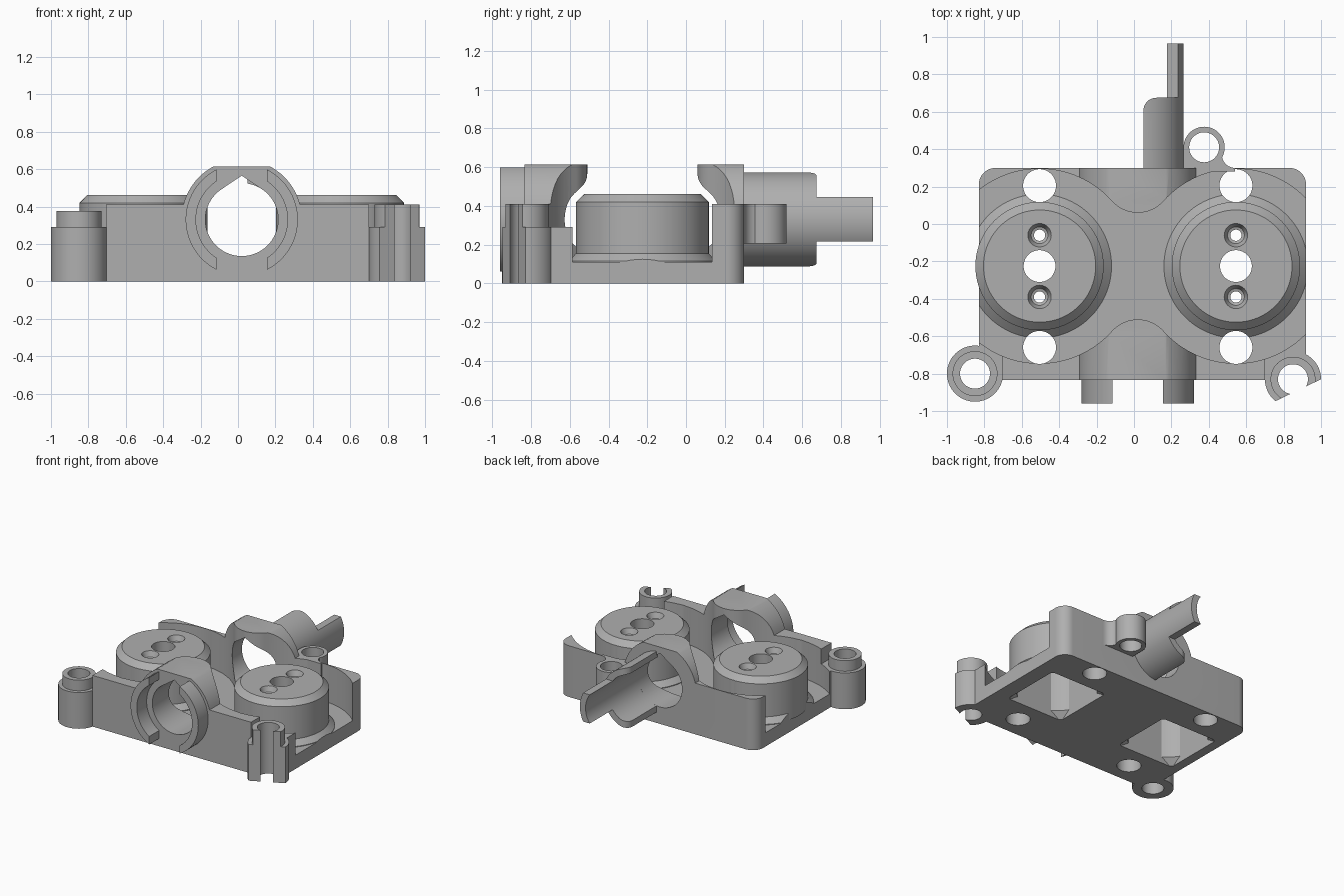
import bpy
import bmesh
from math import radians, cos, sin, atan2, acos, degrees
from mathutils import Vector

cube = bpy.data.objects.get("Cube")
if cube:
    bpy.data.objects.remove(cube, do_unlink=True)

grey = bpy.data.materials.new("plain grey")
grey.use_nodes = True
colour = (0.43, 0.43, 0.43, 1)
grey.diffuse_color = colour
grey.node_tree.nodes["Principled BSDF"].inputs["Base Color"].default_value = colour

CX, CZ = 0.02, 0.33          # axis of the central barrel
DRUMS = {"left": 0.545, "right": -0.505}
DY = -0.225                  # drum row
FRONT, BACK = -0.835, 0.30


# ---------- helpers ----------
def arc(cx, cy, r, a0, a1, n=48):
    return [(cx + r * cos(radians(a0 + (a1 - a0) * i / n)),
             cy + r * sin(radians(a0 + (a1 - a0) * i / n))) for i in range(n + 1)]


def circle(cx, cy, r, n=80):
    return arc(cx, cy, r, 0, 360, n)[:-1]


def rect(x0, x1, y0, y1):
    return [(x0, y0), (x1, y0), (x1, y1), (x0, y1)]


def finish(name, bm):
    bmesh.ops.recalc_face_normals(bm, faces=bm.faces)
    mesh = bpy.data.meshes.new(name)
    bm.to_mesh(mesh)
    bm.free()
    mesh.materials.append(grey)
    ob = bpy.data.objects.new(name, mesh)
    bpy.context.collection.objects.link(ob)
    return ob


def prism(name, pts, lo, hi, axis="Z"):
    """Extrude a profile: (x, y) along Z, or (x, z) along Y."""
    bm = bmesh.new()

    def place(a, b, h):
        return bm.verts.new((a, b, h) if axis == "Z" else (a, h, b))
    low = [place(a, b, lo) for a, b in pts]
    high = [place(a, b, hi) for a, b in pts]
    bm.faces.new(low)
    bm.faces.new(high)
    for i in range(len(pts)):
        j = (i + 1) % len(pts)
        bm.faces.new((low[i], low[j], high[j], high[i]))
    return finish(name, bm)


def lathe(name, cx, cy, profile, n=80):
    """Closed solid of revolution from (radius, height) pairs."""
    bm = bmesh.new()
    rings = [[bm.verts.new((x, y, z)) for x, y in circle(cx, cy, r, n)] for r, z in profile]
    bm.faces.new(rings[0])
    bm.faces.new(rings[-1])
    for a, b in zip(rings, rings[1:]):
        for i in range(n):
            j = (i + 1) % n
            bm.faces.new((a[i], a[j], b[j], b[i]))
    return finish(name, bm)


def boolean(ob, tool, op="DIFFERENCE"):
    mod = ob.modifiers.new("cut", "BOOLEAN")
    mod.operation = op
    mod.solver = "EXACT"
    mod.object = tool
    bpy.context.view_layer.objects.active = ob
    bpy.ops.object.modifier_apply(modifier=mod.name)
    bpy.data.objects.remove(tool, do_unlink=True)


def bore_profile():
    """Round bore with a pointed roof."""
    r, peak = 0.195, 0.235
    a = degrees(acos(r / peak))
    return arc(CX, CZ, r, 90 + a, 450 - a) + [(CX, CZ + peak)]


# ---------- body: block plus barrel housing ----------
outline = ([(-0.83, FRONT), (0.92, FRONT)] + arc(0.83, 0.21, 0.09, 0, 90, 12)
           + arc(-0.74, 0.21, 0.09, 90, 180, 12))
body = prism("body", outline, 0, 0.41)

# lower shoulders beside the two front posts
for x0, x1 in ((-1.2, -0.705), (0.70, 1.2)):
    boolean(body, prism("shoulder_cut", rect(x0, x1, -1, -0.4), 0.29, 0.6))

barrel = prism("barrel", circle(CX, CZ, 0.322), FRONT, BACK, "Y")
boolean(barrel, prism("flat_top_cut", rect(-1, 1, -1, 1), 0.615, 0.9))
boolean(body, barrel, "UNION")

# twin pocket with rounded tongues between the two circles
R, half, reach = 0.52, 0.525, 0.285
rho = (half ** 2 + reach ** 2 - R ** 2) / (2 * (R - reach))
a = degrees(atan2(reach + rho, half))
pocket = (arc(CX + half, DY, R, a - 180, 180 - a, 90)
          + arc(CX, DY + reach + rho, rho, -a, a - 180, 30)[1:-1]
          + arc(CX - half, DY, R, a, 360 - a, 90)
          + arc(CX, DY - reach - rho, rho, 180 - a, a, 30)[1:-1])
boolean(body, prism("pocket_cut", pocket, 0.11, 0.9))
boolean(body, prism("bore_cut", bore_profile(), -1, 0.5, "Y"))


# ---------- drums with hollow undersides ----------
def cut_cavity(ob, cx):
    cavity = lathe("cavity", cx, DY, [(0.34, -0.05), (0.34, 0), (0.295, 0.05), (0.295, 0.37)])
    boolean(cavity, prism("flats", rect(cx - 0.25, cx + 0.25, DY - 0.25, DY + 0.25), -0.1, 0.5),
            "INTERSECT")
    boolean(ob, cavity)


def cut_bolt_holes(ob, cx):
    for y in (0.205, -0.66):
        boolean(ob, prism("bolt_cut", circle(cx, y, 0.088), -0.1, 0.9))


for side, cx in DRUMS.items():
    drum = lathe("drum_" + side, cx, DY, [(0.343, 0.10), (0.343, 0.42), (0.30, 0.462)])
    collar = lathe("collar_" + side, cx, DY, [(0.385, 0.10), (0.385, 0.115), (0.343, 0.155)])
    boolean(collar, prism("trim", outline, 0, 0.5), "INTERSECT")
    for part in (body, drum, collar):
        cut_cavity(part, cx)
        cut_bolt_holes(part, cx)
    boolean(drum, prism("centre_cut", circle(cx, DY, 0.085), 0, 0.9))
    for dy in (-0.165, 0.165):
        boolean(drum, lathe("screw_cut", cx, DY + dy,
                            [(0.03, 0.2), (0.03, 0.415), (0.045, 0.42), (0.066, 0.47)], 40))


# ---------- posts ----------
def bore_post(post, x, y, r=0.08):
    for ob in (post, body):
        boolean(ob, prism("post_bore", circle(x, y, r), -0.1, 0.9))


post = lathe("front_right_post", -0.85, -0.8,
             [(0.15, 0), (0.15, 0.29), (0.12, 0.29), (0.12, 0.375)])
bore_post(post, -0.85, -0.8)

half_post = lathe("front_left_half_post", 0.85, -0.83,
                  [(0.15, 0), (0.15, 0.29), (0.12, 0.29), (0.12, 0.41)])
bore_post(half_post, 0.85, -0.83)
slope = Vector((0.25, 0.12)).normalized()
drop = Vector((slope.y, -slope.x))
mid = Vector((0.875, -0.89))
opening = [mid - slope * 0.17, mid - slope * 0.17 + drop * 0.4,
           mid + slope * 0.4 + drop * 0.4, mid + slope * 0.4]
boolean(half_post, prism("opening_cut", [tuple(p) for p in opening], -0.1, 0.9))

back_post = prism("back_post", circle(0.375, 0.41, 0.11), 0.205, 0.41)
web = (arc(0.54, 0.37, 0.07, 180, 270, 10) + [(0.54, 0.28), (0.265, 0.28), (0.265, 0.40)]
       + [(0.47, 0.40)])
boolean(back_post, prism("web", web, 0.205, 0.41), "UNION")
boolean(back_post, prism("post_bore", circle(0.375, 0.41, 0.08), -0.1, 0.9))

# ---------- front ring clips ----------
for side, x0, x1 in (("right", -0.6, CX - 0.135), ("left", CX + 0.135, 0.6)):
    clip = prism("ring_clip_" + side, circle(CX, CZ, 0.30), -0.96, -0.82, "Y")
    boolean(clip, prism("ring_cut", circle(CX, CZ, 0.245), -1.1, -0.7, "Y"))
    boolean(clip, prism("side", rect(x0, x1, -1.2, -0.5), 0, 0.9), "INTERSECT")


# ---------- back half pipe and spout ----------
def pipe_piece(name, end, plan, lo, hi):
    ob = prism(name, circle(CX, CZ, 0.245), 0.28, end, "Y")
    boolean(ob, prism("pipe_cut", circle(CX, CZ, 0.195), 0.1, 1.2, "Y"))
    boolean(ob, prism("plan", plan, lo, hi), "INTERSECT")


plan = [(0.05, 0.2), (0.4, 0.2), (0.4, 0.9), (0.12, 0.9)] + arc(0.12, 0.605, 0.07, 90, 180, 10)
pipe_piece("half_pipe", 0.675, plan, 0, 0.9)
pipe_piece("spout", 0.965, [(0.1, 0.64), (0.4, 0.64), (0.4, 1.2), (0.22, 1.2)], 0.215, 0.445)

# ---------- shading ----------
bpy.ops.object.select_all(action="DESELECT")
for ob in bpy.context.scene.objects:
    if ob.type == "MESH" and grey.name in ob.data.materials:
        ob.select_set(True)
bpy.context.view_layer.objects.active = body
bpy.ops.object.shade_smooth_by_angle(angle=radians(30))
